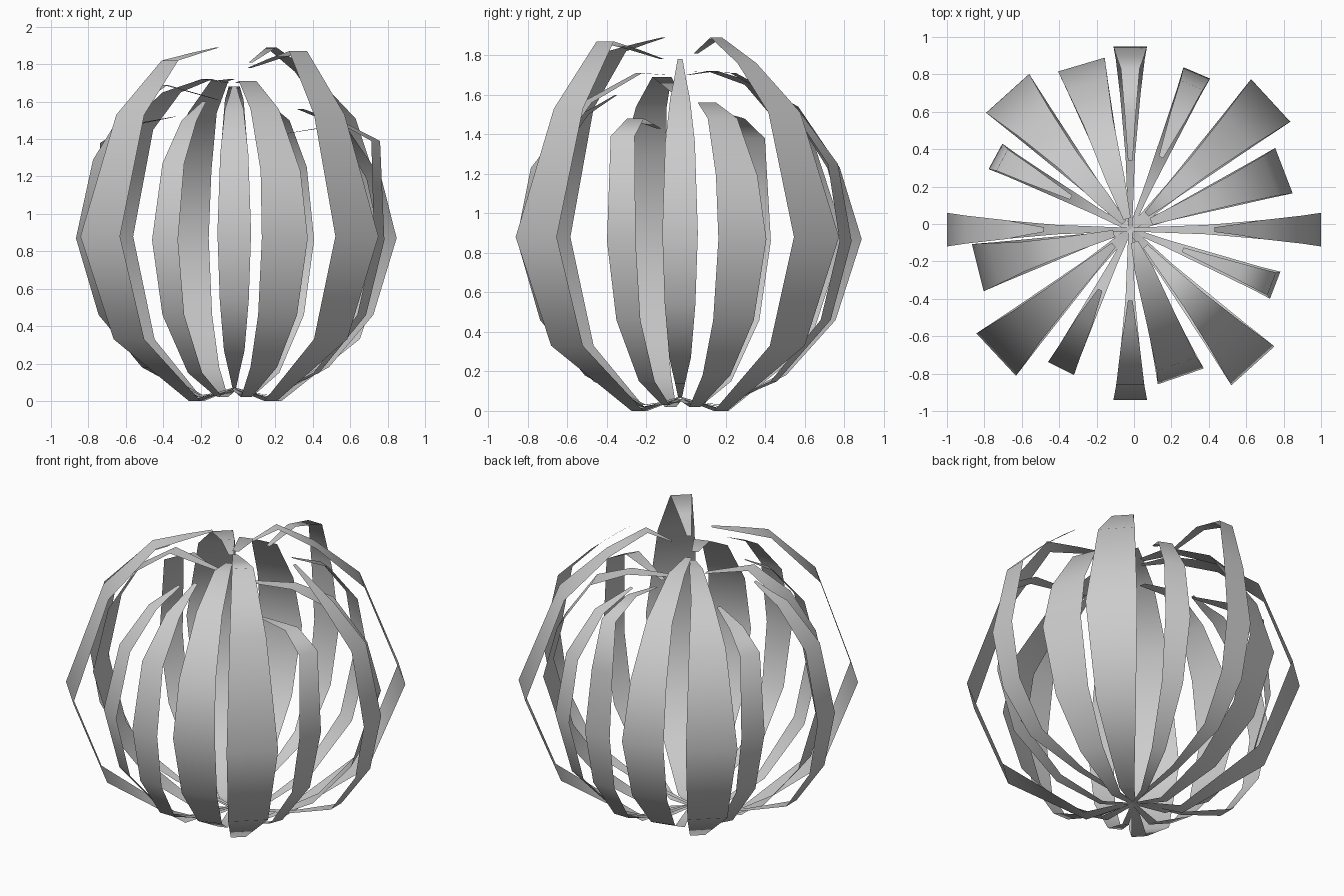
import bpy
import math

CENTRE = (-0.02, -0.03)


def ribbon(name, angle, points):
    """Flat tapered ribbon; points are (radius, height, width)."""
    a = math.radians(angle)
    ca, sa = math.cos(a), math.sin(a)
    verts = []
    for r, z, w in points:
        for s in (-0.5, 0.5):
            verts.append((CENTRE[0] + r * ca - s * w * sa,
                          CENTRE[1] + r * sa + s * w * ca, z))
    faces = [(2 * i, 2 * i + 1, 2 * i + 3, 2 * i + 2) for i in range(len(points) - 1)]
    mesh = bpy.data.meshes.new(name)
    mesh.from_pydata(verts, [], faces)
    for p in mesh.polygons:
        p.use_smooth = True
    obj = bpy.data.objects.new(name, mesh)
    bpy.context.collection.objects.link(obj)


def family(name, lower, widths, members):
    """Ribbons sharing a lower curve; each has its own girth and upper curve."""
    for i, (angle, girth, upper) in enumerate(members):
        scale = girth / lower[-1][0]
        pts = [(r * scale, z, w) for r, z, w in lower]
        pts += [(r, z, w) for (r, z), w in zip(upper, widths)]
        ribbon(f"{name}_{i + 1}", angle, pts)


# Ribbons on the main axes
family("axis_ribbon",
       [(0, 0.07, 0.02), (0.4, 0.14, 0.05), (0.74, 0.27, 0.11),
        (0.93, 0.54, 0.155), (1.0, 0.9, 0.18)],
       [0.15, 0.10, 0.06, 0.025],
       [(0, 1.02, [(0.92, 1.36), (0.70, 1.58), (0.58, 1.68), (0.45, 1.78)]),
        (90, 0.98, [(0.93, 1.30), (0.86, 1.61), (0.62, 1.68), (0.37, 1.64)]),
        (180, 0.98, [(0.88, 1.34), (0.66, 1.57), (0.56, 1.61), (0.46, 1.66)]),
        (270, 0.91, [(0.83, 1.32), (0.62, 1.56), (0.50, 1.62), (0.38, 1.68)])])

# Wide ribbons just past each axis
family("wide_ribbon",
       [(0, 0.06, 0.025), (0.2, 0.02, 0.06), (0.49, 0.18, 0.15),
        (0.72, 0.46, 0.22), (0.84, 0.87, 0.26)],
       [0.225, 0.16, 0.10, 0.04],
       [(21, 0.88, [(0.80, 1.19), (0.60, 1.48), (0.38, 1.56), (0.12, 1.56)]),
        (106.5, 0.92, [(0.81, 1.23), (0.60, 1.54), (0.28, 1.71), (0.06, 1.72)]),
        (194, 0.84, [(0.75, 1.29), (0.60, 1.54), (0.38, 1.69), (0.09, 1.61)]),
        (289, 0.83, [(0.76, 1.23), (0.50, 1.56), (0.22, 1.71), (0.07, 1.70)])])

# Widest diagonal ribbons
family("diagonal_ribbon",
       [(0, 0.07, 0.03), (0.29, 0.0, 0.09), (0.77, 0.33, 0.24), (0.98, 0.88, 0.31)],
       [0.22, 0.13, 0.08, 0.03],
       [(42.6, 1.02, [(0.78, 1.51), (0.50, 1.76), (0.27, 1.89), (0.12, 1.81)]),
        (132, 0.98, [(0.77, 1.45), (0.50, 1.65), (0.22, 1.72), (0.05, 1.70)]),
        (223, 0.98, [(0.76, 1.53), (0.47, 1.82), (0.28, 1.86), (0.12, 1.89)]),
        (312, 0.98, [(0.76, 1.53), (0.51, 1.87), (0.32, 1.83), (0.12, 1.78)])])

# Narrow ribbons filling the gaps
family("narrow_ribbon",
       [(0, 0.06, 0.02), (0.2, 0.03, 0.04), (0.47, 0.15, 0.085),
        (0.73, 0.46, 0.13), (0.83, 0.86, 0.155)],
       [0.13, 0.09, 0.025],
       [(67, 0.91, [(0.84, 1.25), (0.65, 1.50), (0.42, 1.60)]),
        (151.5, 0.82, [(0.78, 1.38), (0.60, 1.48), (0.36, 1.52)]),
        (243.5, 0.83, [(0.73, 1.27), (0.54, 1.50), (0.36, 1.60)]),
        (339, 0.83, [(0.81, 1.39), (0.63, 1.48), (0.30, 1.43)])])
